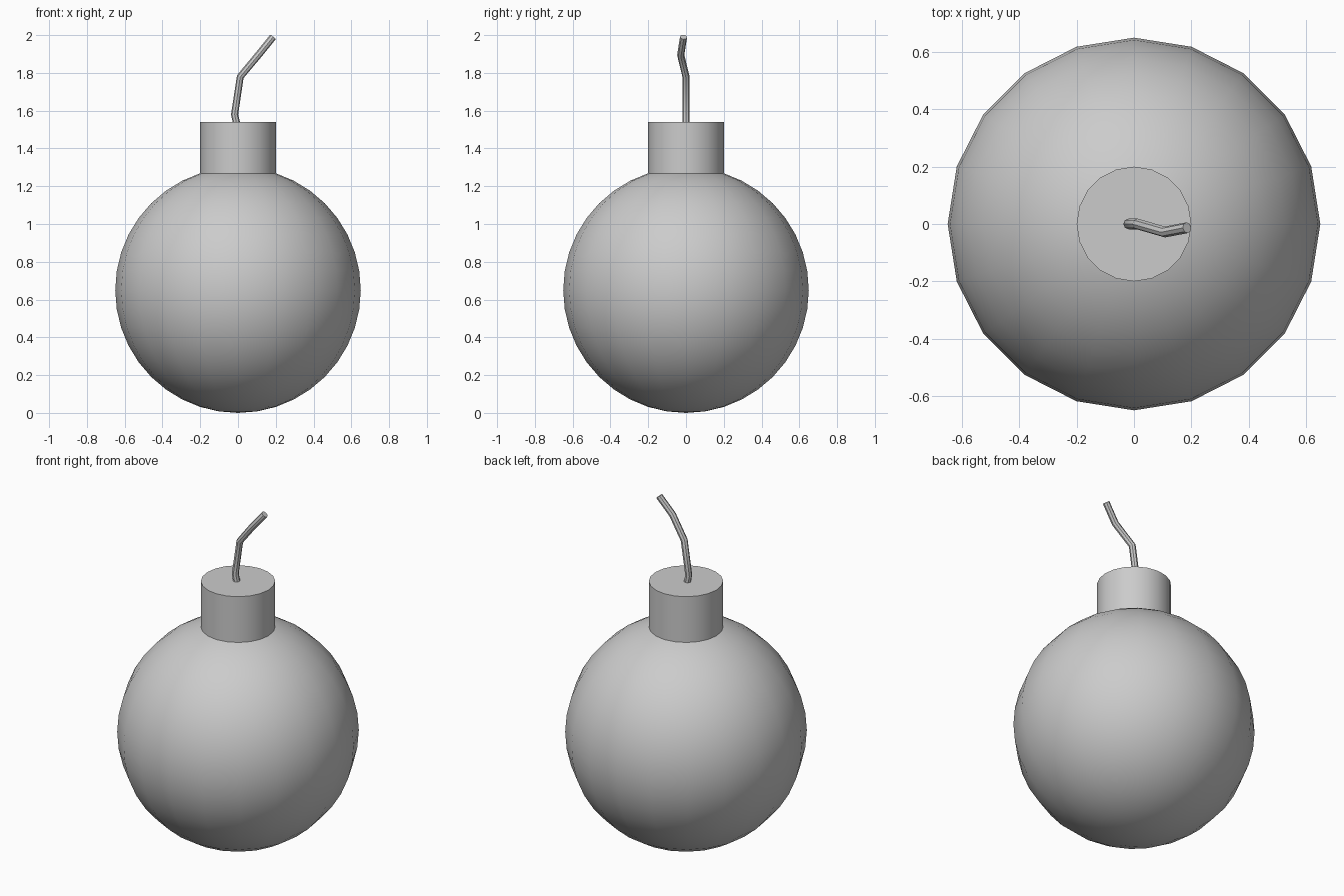
import bpy
from mathutils import Vector

if "Cube" in bpy.data.objects:
    bpy.data.objects.remove(bpy.data.objects["Cube"])


def smooth(obj, name):
    obj.name = name
    bpy.ops.object.select_all(action='DESELECT')
    obj.select_set(True)
    bpy.context.view_layer.objects.active = obj
    bpy.ops.object.shade_smooth_by_angle(angle=0.7)


# round body
bpy.ops.mesh.primitive_uv_sphere_add(segments=20, ring_count=20, radius=0.65,
                                     location=(0, 0, 0.65))
smooth(bpy.context.object, "round_body")

# neck cap, sunk into the body
bpy.ops.mesh.primitive_cylinder_add(vertices=20, radius=0.2, depth=0.34,
                                    location=(0, 0, 1.37))
smooth(bpy.context.object, "neck")

# bent fuse: straight segments swept with a round section
path = [(0.0, 0, 1.50), (-0.018, 0, 1.58), (0.012, 0, 1.78),
        (0.108, -0.028, 1.895), (0.185, -0.013, 1.99)]
curve = bpy.data.curves.new("fuse", 'CURVE')
curve.dimensions = '3D'
curve.bevel_depth = 0.019
curve.bevel_resolution = 2
curve.use_fill_caps = True
spline = curve.splines.new('POLY')
spline.points.add(len(path) - 1)
for point, co in zip(spline.points, path):
    point.co = (*co, 1)
fuse = bpy.data.objects.new("fuse", curve)
bpy.context.collection.objects.link(fuse)
bpy.ops.object.select_all(action='DESELECT')
fuse.select_set(True)
bpy.context.view_layer.objects.active = fuse
bpy.ops.object.convert(target='MESH')
smooth(bpy.context.object, "fuse")
